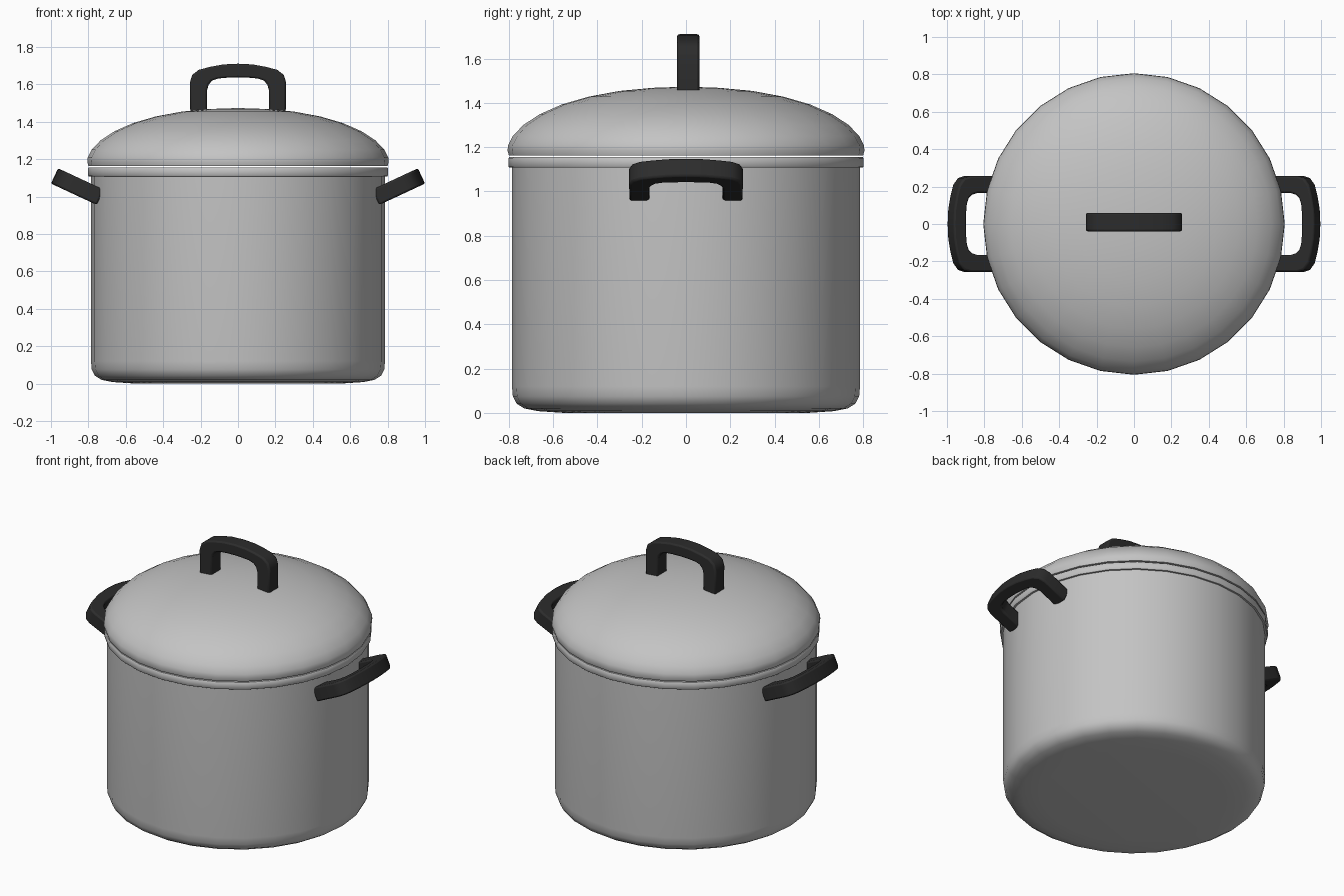
import bpy, bmesh, math
from mathutils import Matrix

cube = bpy.data.objects.get("Cube")
if cube:
    bpy.data.objects.remove(cube, do_unlink=True)


def make_material(name, rgb, roughness):
    m = bpy.data.materials.new(name)
    m.use_nodes = True
    m.diffuse_color = (*rgb, 1)
    node = m.node_tree.nodes["Principled BSDF"]
    node.inputs["Base Color"].default_value = (*rgb, 1)
    node.inputs["Roughness"].default_value = roughness
    return m


steel = make_material("brushed steel", (0.55, 0.55, 0.55), 0.4)
black = make_material("black plastic", (0.025, 0.025, 0.025), 0.5)
SIDES = 28


def finish(name, bm, mat, angle):
    bmesh.ops.recalc_face_normals(bm, faces=bm.faces)
    mesh = bpy.data.meshes.new(name)
    bm.to_mesh(mesh)
    bm.free()
    mesh.materials.append(mat)
    ob = bpy.data.objects.new(name, mesh)
    bpy.context.collection.objects.link(ob)
    bpy.ops.object.select_all(action="DESELECT")
    ob.select_set(True)
    bpy.context.view_layer.objects.active = ob
    bpy.ops.object.shade_smooth_by_angle(angle=math.radians(angle))
    return ob


def lathe(name, profile, mat, closed=False):
    """Spin an (r, z) profile around the z axis."""
    bm = bmesh.new()
    verts = [bm.verts.new((r, 0, z)) for r, z in profile]
    pairs = list(zip(verts, verts[1:]))
    if closed:
        pairs.append((verts[-1], verts[0]))
    edges = [bm.edges.new(p) for p in pairs]
    bmesh.ops.spin(bm, geom=verts + edges, cent=(0, 0, 0), axis=(0, 0, 1),
                   angle=math.tau, steps=SIDES, use_duplicate=False)
    bmesh.ops.remove_doubles(bm, verts=bm.verts, dist=0.0005)
    return finish(name, bm, mat, 40)


def handle(name, leg, width, matrix):
    """Arched grip in the local xz plane, top at z = 0, legs pointing down."""
    outer = [(0.255, -leg), (0.257, -0.1), (0.245, -0.06), (0.21, -0.033),
             (0.15, -0.017), (0.08, -0.004), (0, 0)]
    inner = [(0.165, -leg), (0.165, -0.14), (0.157, -0.112), (0.138, -0.09),
             (0.105, -0.079), (0.06, -0.075), (0, -0.073)]
    half = list(zip(outer, inner))
    pairs = half + [((-o[0], o[1]), (-i[0], i[1])) for o, i in half[-2::-1]]
    bm = bmesh.new()
    rings = []
    for o, i in pairs:
        rings.append([bm.verts.new((p[0], y, p[1]))
                      for p, y in ((o, -width / 2), (o, width / 2),
                                   (i, width / 2), (i, -width / 2))])
    for a, b in zip(rings, rings[1:]):
        for k in range(4):
            n = (k + 1) % 4
            bm.faces.new((a[k], a[n], b[n], b[k]))
    bm.faces.new(rings[0])
    bm.faces.new(rings[-1])
    bm.transform(matrix)
    ob = finish(name, bm, black, 40)
    bevel = ob.modifiers.new("soft edges", "BEVEL")
    bevel.width = 0.01
    bevel.segments = 2
    bevel.limit_method = "ANGLE"
    bevel.angle_limit = math.radians(45)
    return ob


# Pot body with rounded base, inner wall and floor
lathe("pot_body", [(0, 0), (0.55, 0), (0.67, 0.008), (0.73, 0.02), (0.765, 0.042),
                   (0.782, 0.075), (0.786, 0.12), (0.786, 1.12),
                   (0.765, 1.12), (0.765, 0.06), (0, 0.04)], steel)

# Rolled band around the mouth
lathe("pot_rim", [(0.78, 1.108), (0.798, 1.108), (0.802, 1.113), (0.802, 1.15),
                  (0.798, 1.155), (0.765, 1.155), (0.765, 1.11)], steel, closed=True)

# Domed lid with a hollow underside
lathe("lid", [(0, 1.473), (0.15, 1.468), (0.3, 1.454), (0.44, 1.428), (0.56, 1.393),
              (0.66, 1.349), (0.735, 1.3), (0.782, 1.25), (0.803, 1.21), (0.806, 1.185),
              (0.8, 1.163), (0.78, 1.163), (0.76, 1.25), (0.64, 1.34),
              (0.42, 1.41), (0, 1.45)], steel)

# Grip on top of the lid
handle("lid_handle", 0.27, 0.1, Matrix.Translation((0, 0.01, 1.71)))

# Tilted side handles
for name, side in (("left_handle", 1), ("right_handle", -1)):
    place = (Matrix.Rotation(0 if side > 0 else math.pi, 4, "Z")
             @ Matrix.Translation((0.981, 0, 1.11))
             @ Matrix.Rotation(math.radians(65), 4, "Y")
             @ Matrix.Rotation(math.pi / 2, 4, "Z"))
    handle(name, 0.27, 0.09, place)
